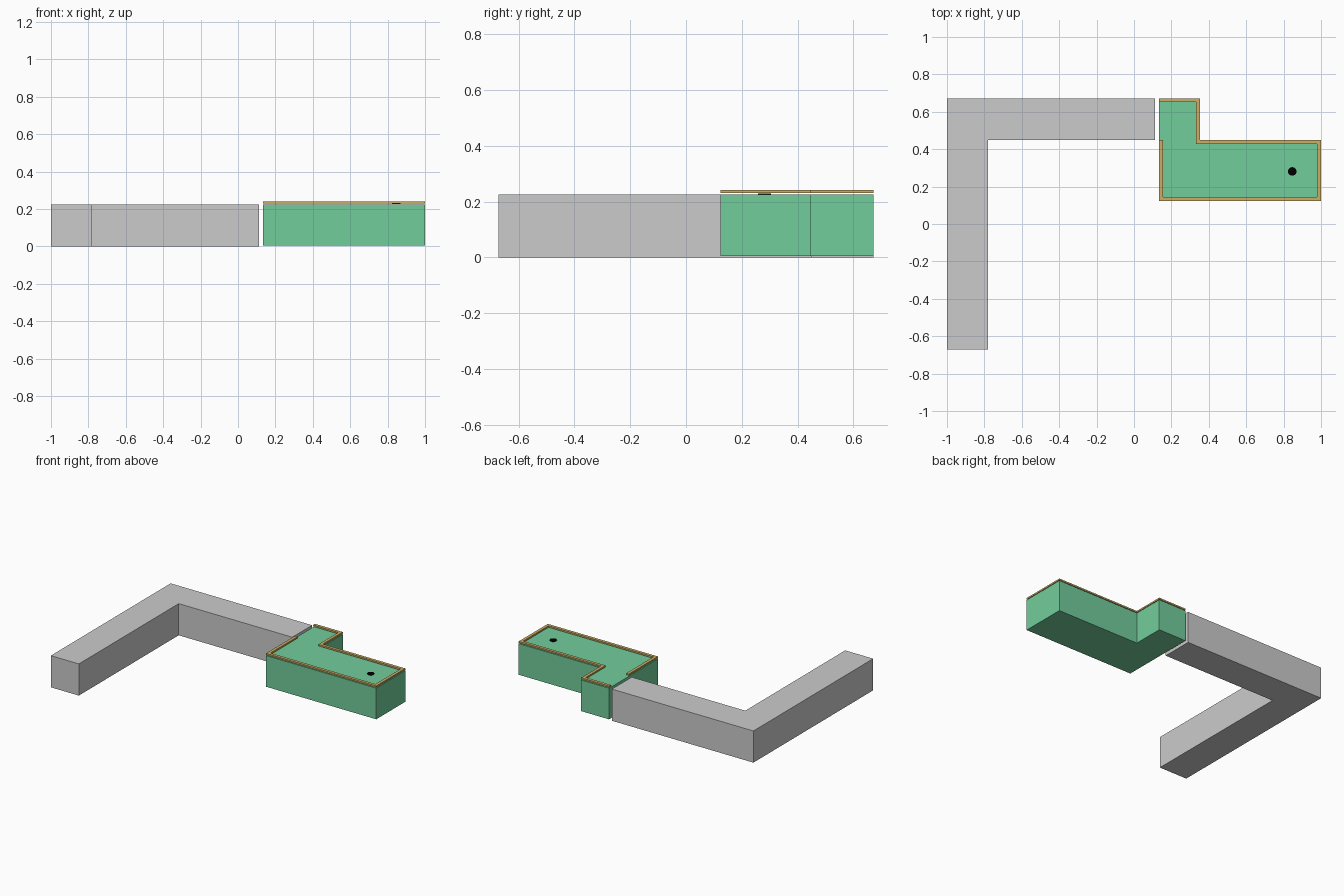
import bpy, bmesh, math

if "Cube" in bpy.data.objects:
    bpy.data.objects.remove(bpy.data.objects["Cube"])


def material(name, color):
    m = bpy.data.materials.new(name)
    m.diffuse_color = (*color, 1)
    m.use_nodes = True
    m.node_tree.nodes["Principled BSDF"].inputs["Base Color"].default_value = m.diffuse_color
    return m


def prism(name, outline, z0, z1, mat=None):
    """Extrude a flat outline from z0 up to z1."""
    bm = bmesh.new()
    face = bm.faces.new([bm.verts.new((x, y, z0)) for x, y in outline])
    ext = bmesh.ops.extrude_face_region(bm, geom=[face])["geom"]
    top = [v for v in ext if isinstance(v, bmesh.types.BMVert)]
    bmesh.ops.translate(bm, verts=top, vec=(0, 0, z1 - z0))
    bmesh.ops.recalc_face_normals(bm, faces=bm.faces)
    mesh = bpy.data.meshes.new(name)
    bm.to_mesh(mesh)
    bm.free()
    obj = bpy.data.objects.new(name, mesh)
    bpy.context.collection.objects.link(obj)
    if mat:
        mesh.materials.append(mat)
    return obj


green = material("green", (0.17, 0.61, 0.33))
gold = material("gold", (0.6, 0.43, 0.13))
black = material("black", (0.0, 0.0, 0.0))

# shared plan lines
L, R, STEP = 0.134, 1.0, 0.353
BOT, MID, TOP = 0.123, 0.449, 0.672
T = 0.021

# grey L-shaped wing
prism("existing_wing", [(-1, -TOP), (-0.78, -TOP), (-0.78, MID),
                        (0.112, MID), (0.112, TOP), (-1, TOP)], 0, 0.225)

# green block
prism("green_block", [(L, BOT), (R, BOT), (R, MID), (STEP, MID),
                      (STEP, TOP), (L, TOP)], 0.004, 0.225, green)

# gold roof rim, open on the side facing the grey wing
outer = [(L, MID), (L, BOT), (R, BOT), (R, MID), (STEP, MID), (STEP, TOP), (L, TOP)]
inner = [(L + T, MID), (L + T, BOT + T), (R - T, BOT + T), (R - T, MID - T),
         (STEP - T, MID - T), (STEP - T, TOP - T), (L, TOP - T)]
prism("roof_rim", outer + inner[::-1], 0.23, 0.241, gold)

# black marker disc on the roof
disc = [(0.846 + 0.023 * math.cos(a), 0.281 + 0.023 * math.sin(a))
        for a in (math.tau * i / 32 for i in range(32))]
prism("roof_marker", disc, 0.2255, 0.2295, black)
